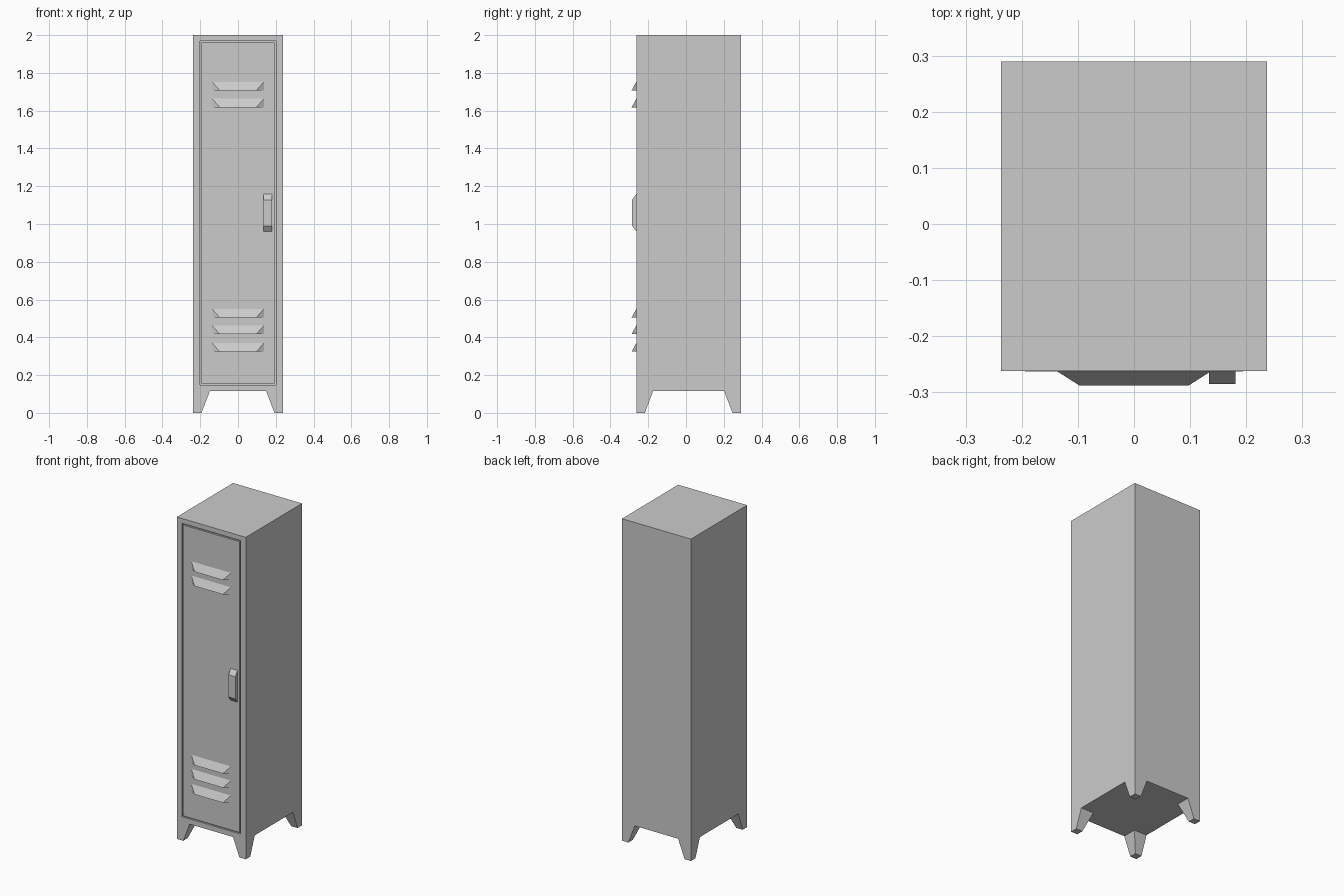
import bpy, bmesh

if "Cube" in bpy.data.objects:
    bpy.data.objects.remove(bpy.data.objects["Cube"])

X, YF, YB = 0.237, -0.262, 0.29      # cabinet half width, front, back
Z0, Z1 = 0.115, 2.0                  # cabinet underside and top


def hull(name, points):
    """Flat-faced convex solid around a few corner points."""
    bm = bmesh.new()
    for p in points:
        bm.verts.new(p)
    bmesh.ops.convex_hull(bm, input=bm.verts[:])
    bmesh.ops.dissolve_limit(bm, angle_limit=0.01, verts=bm.verts[:], edges=bm.edges[:])
    bmesh.ops.recalc_face_normals(bm, faces=bm.faces[:])
    me = bpy.data.meshes.new(name)
    bm.to_mesh(me)
    bm.free()
    ob = bpy.data.objects.new(name, me)
    bpy.context.collection.objects.link(ob)
    return ob


def box(name, x, y, z):
    return hull(name, [(a, b, c) for a in x for b in y for c in z])


# Cabinet with a shallow recess that leaves a groove around the door
cabinet = box("cabinet", (-X, X), (YF, YB), (Z0, Z1))
cutter = box("door_recess_cutter", (-0.202, 0.202), (YF - 0.05, YF + 0.01), (0.147, 1.970))
cutter.hide_render = True
cutter.hide_set(True)
cut = cabinet.modifiers.new("door_recess", 'BOOLEAN')
cut.operation = 'DIFFERENCE'
cut.solver = 'EXACT'
cut.object = cutter

# Door panel
box("door", (-0.194, 0.194), (YF - 0.001, YF + 0.012), (0.155, 1.962))

# Tapered corner legs, outer faces flush with the cabinet
for sx in (-1, 1):
    for side, y, sy in (("front", YF, 1), ("back", YB, -1)):
        pts = []
        for z, w in ((0, 0.044), (Z0, 0.088)):
            for dx in (0, w):
                for dy in (0, w):
                    pts.append((sx * (X - dx), y + sy * dy, z))
        hull(f"{side}_leg_{'left' if sx < 0 else 'right'}", pts)

# Pressed vent louvres: sloping top, slanted ends, flat underside
for i, z in enumerate((1.707, 1.618, 0.505, 0.417, 0.324)):
    pts = []
    for s in (-1, 1):
        pts += [(s * 0.138, YF, z), (s * 0.138, YF, z + 0.047), (s * 0.097, -0.288, z)]
    hull(f"vent_louvre_{i + 1}", pts)

# Handle: bevelled side profile extruded across
profile = [(YF, 1.16), (-0.285, 1.128), (-0.285, 0.99), (YF, 0.96)]
hull("handle", [(x, y, z) for x in (0.134, 0.181) for y, z in profile])
